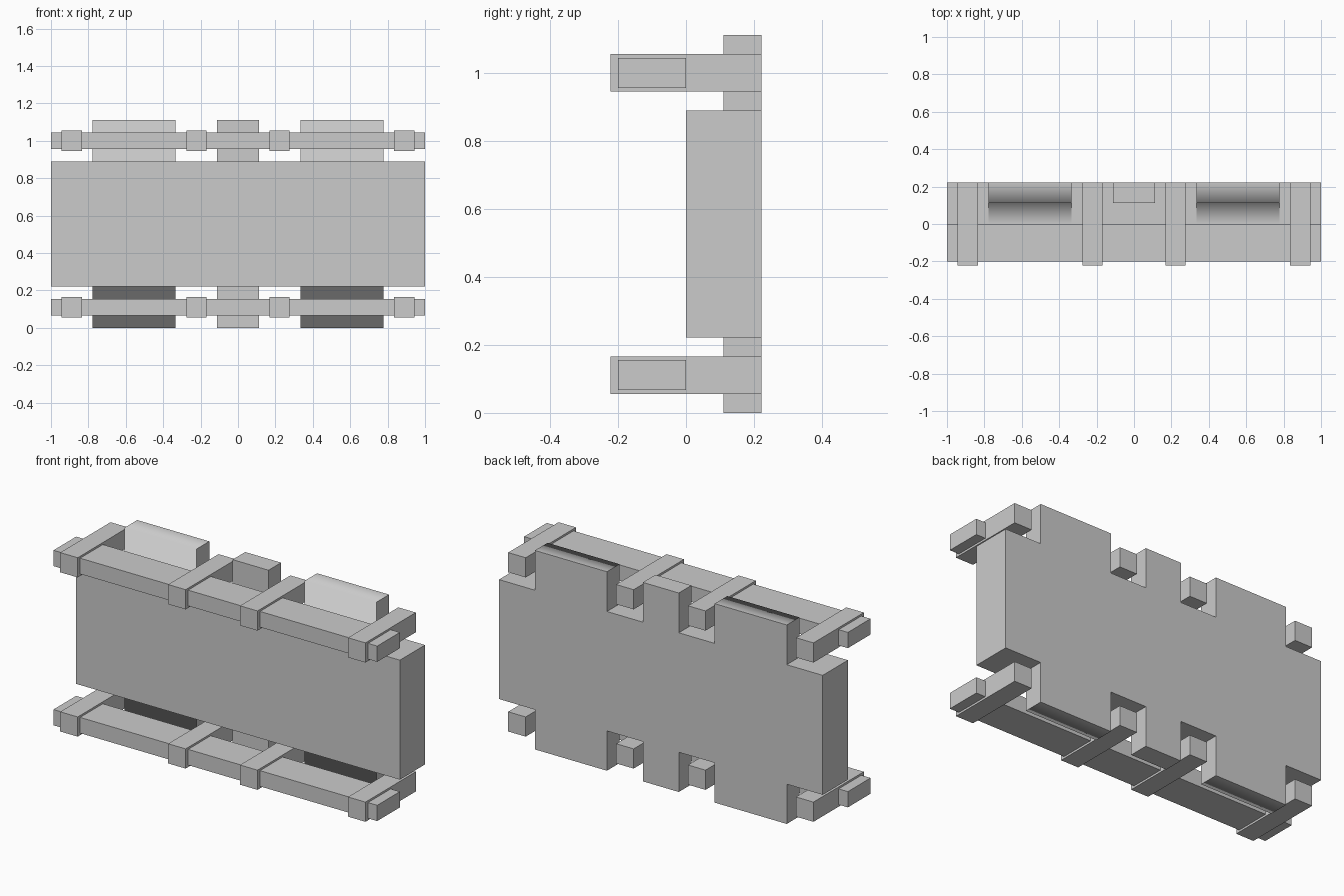
import bpy, bmesh

if "Cube" in bpy.data.objects:
    bpy.data.objects.remove(bpy.data.objects["Cube"])


def finish(name, bm):
    bmesh.ops.recalc_face_normals(bm, faces=bm.faces[:])
    mesh = bpy.data.meshes.new(name)
    bm.to_mesh(mesh)
    bm.free()
    obj = bpy.data.objects.new(name, mesh)
    bpy.context.collection.objects.link(obj)
    return obj


def box(name, x0, x1, y0, y1, z0, z1):
    bm = bmesh.new()
    bmesh.ops.create_cube(bm, size=1)
    for v in bm.verts:
        v.co.x = x1 if v.co.x > 0 else x0
        v.co.y = y1 if v.co.y > 0 else y0
        v.co.z = z1 if v.co.z > 0 else z0
    return finish(name, bm)


# Main panel: filled cells of a coarse grid, with half-depth tabs above and below
axes = ([-1, -.778, -.333, -.111, .111, .333, .778, 1],
        [0, .111, .222],
        [0, .222, .889, 1.111])


def filled(i, j, k):
    if not (0 <= i < 7 and 0 <= j < 2 and 0 <= k < 3):
        return False
    return k == 1 or (j == 1 and i in (1, 3, 5))


bm = bmesh.new()
verts = {}


def vert(key):
    if key not in verts:
        verts[key] = bm.verts.new([axes[a][key[a]] for a in range(3)])
    return verts[key]


for i in range(7):
    for j in range(2):
        for k in range(3):
            if not filled(i, j, k):
                continue
            for a in range(3):
                for side in (0, 1):
                    near = [i, j, k]
                    near[a] += 2 * side - 1
                    if filled(*near):
                        continue
                    b, c = (a + 1) % 3, (a + 2) % 3
                    corners = []
                    for db, dc in ((0, 0), (1, 0), (1, 1), (0, 1)):
                        key = [i, j, k]
                        key[a] += side
                        key[b] += db
                        key[c] += dc
                        corners.append(vert(tuple(key)))
                    face = bm.faces.new(corners)
                    # Soft shading over the stepped fronts of the wide tabs
                    step = a == 2 or (a == 1 and side == 0 and k != 1)
                    face.smooth = i in (1, 5) and step

for e in bm.edges:
    e.smooth = len({f.smooth for f in e.link_faces}) == 1
bmesh.ops.dissolve_limit(bm, angle_limit=.01, verts=bm.verts[:],
                         edges=bm.edges[:], delimit={'SHARP'})
finish("panel", bm)

# Rails and their clamping brackets, upper and lower
for level, z in (("lower", .111), ("upper", 1.0)):
    box(level + "_rail", -1, 1, -.2, 0, z - .044, z + .044)
    for n, x in enumerate((-.889, -.222, .222, .889)):
        box(f"{level}_bracket_{n + 1}", x - .054, x + .054,
            -.222, .222, z - .055, z + .055)
